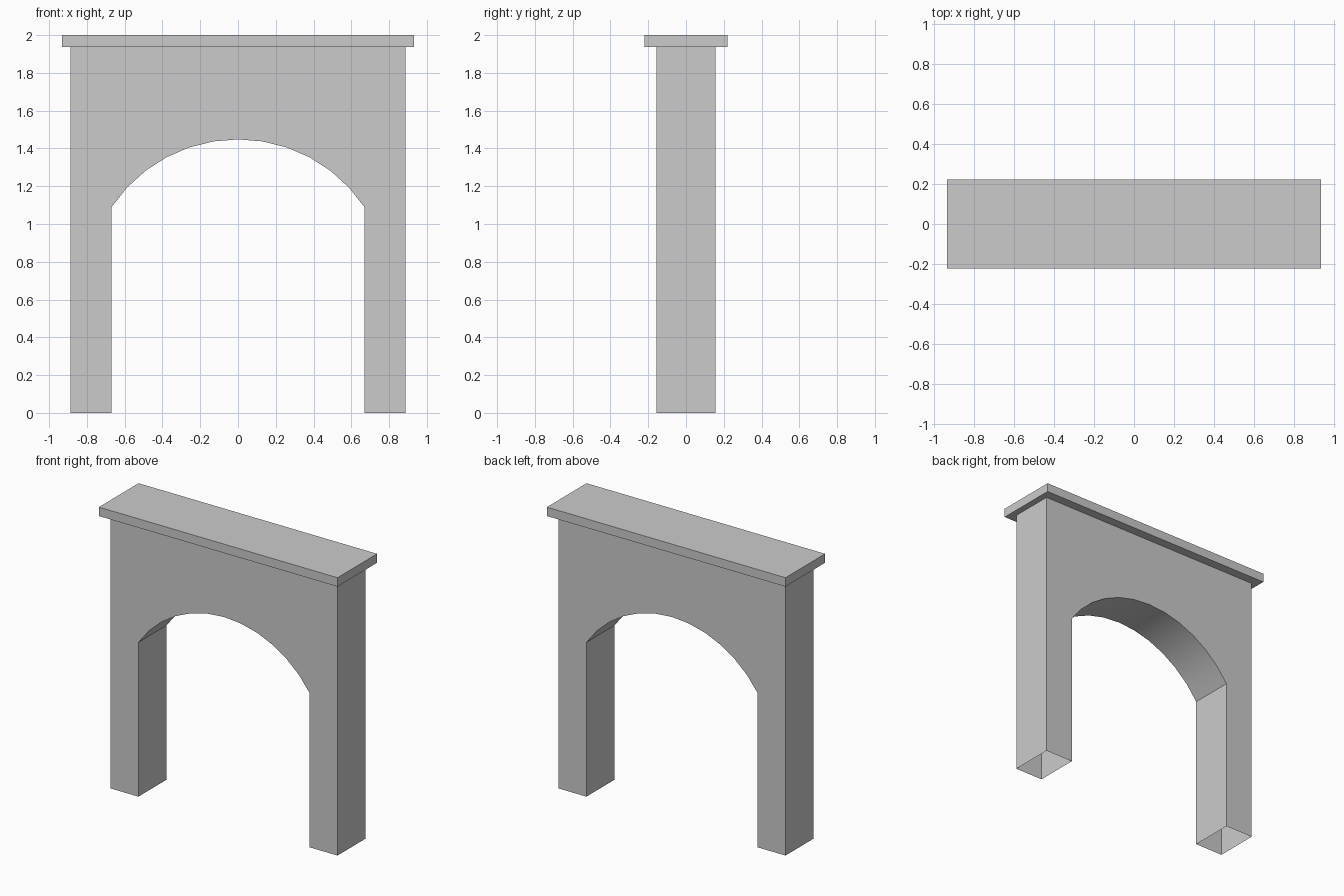
import bpy, bmesh
from math import sin, cos, asin

if "Cube" in bpy.data.objects:
    bpy.data.objects.remove(bpy.data.objects["Cube"])

WALL_X, WALL_Y = 0.887, 0.156      # wall half width and half depth
OPEN_X, SPRING_Z, CROWN_Z = 0.669, 1.09, 1.448
SLAB_X, SLAB_Y = 0.9325, 0.221     # coping half width and half depth
SLAB_Z, TOP_Z = 1.937, 2.0
ARC_STEPS = 12


def finish(bm, name):
    bmesh.ops.recalc_face_normals(bm, faces=bm.faces)
    mesh = bpy.data.meshes.new(name)
    bm.to_mesh(mesh)
    bm.free()
    obj = bpy.data.objects.new(name, mesh)
    bpy.context.collection.objects.link(obj)
    return obj


# Segmental arch curve, from the left springing to the right one
rise = CROWN_Z - SPRING_Z
radius = (OPEN_X ** 2 + rise ** 2) / (2 * rise)
half_angle = asin(OPEN_X / radius)
arc = []
for i in range(ARC_STEPS + 1):
    a = half_angle * (2 * i / ARC_STEPS - 1)
    arc.append((radius * sin(a), CROWN_Z - radius + radius * cos(a)))

# Arch wall: extruded outline, open under the feet
outline = ([(-WALL_X, SLAB_Z), (-WALL_X, 0), (-OPEN_X, 0)] + arc
           + [(OPEN_X, 0), (WALL_X, 0), (WALL_X, SLAB_Z)])
bm = bmesh.new()
front = [bm.verts.new((x, -WALL_Y, z)) for x, z in outline]
back = [bm.verts.new((x, WALL_Y, z)) for x, z in outline]
bm.faces.new(front)
bm.faces.new(back[::-1])
for i in range(len(outline)):
    j = (i + 1) % len(outline)
    if outline[i][1] == 0 and outline[j][1] == 0:
        continue
    bm.faces.new((front[i], back[i], back[j], front[j]))
wall = finish(bm, "arch_wall")

# Smooth arch underside with sharp outer edges
bpy.context.view_layer.objects.active = wall
wall.select_set(True)
bpy.ops.object.shade_smooth_by_angle(angle=0.52)

# Coping slab on top
bm = bmesh.new()
bmesh.ops.create_cube(bm, size=1)
bmesh.ops.scale(bm, vec=(2 * SLAB_X, 2 * SLAB_Y, TOP_Z - SLAB_Z), verts=bm.verts)
bmesh.ops.translate(bm, vec=(0, 0, (TOP_Z + SLAB_Z) / 2), verts=bm.verts)
finish(bm, "coping_slab")
